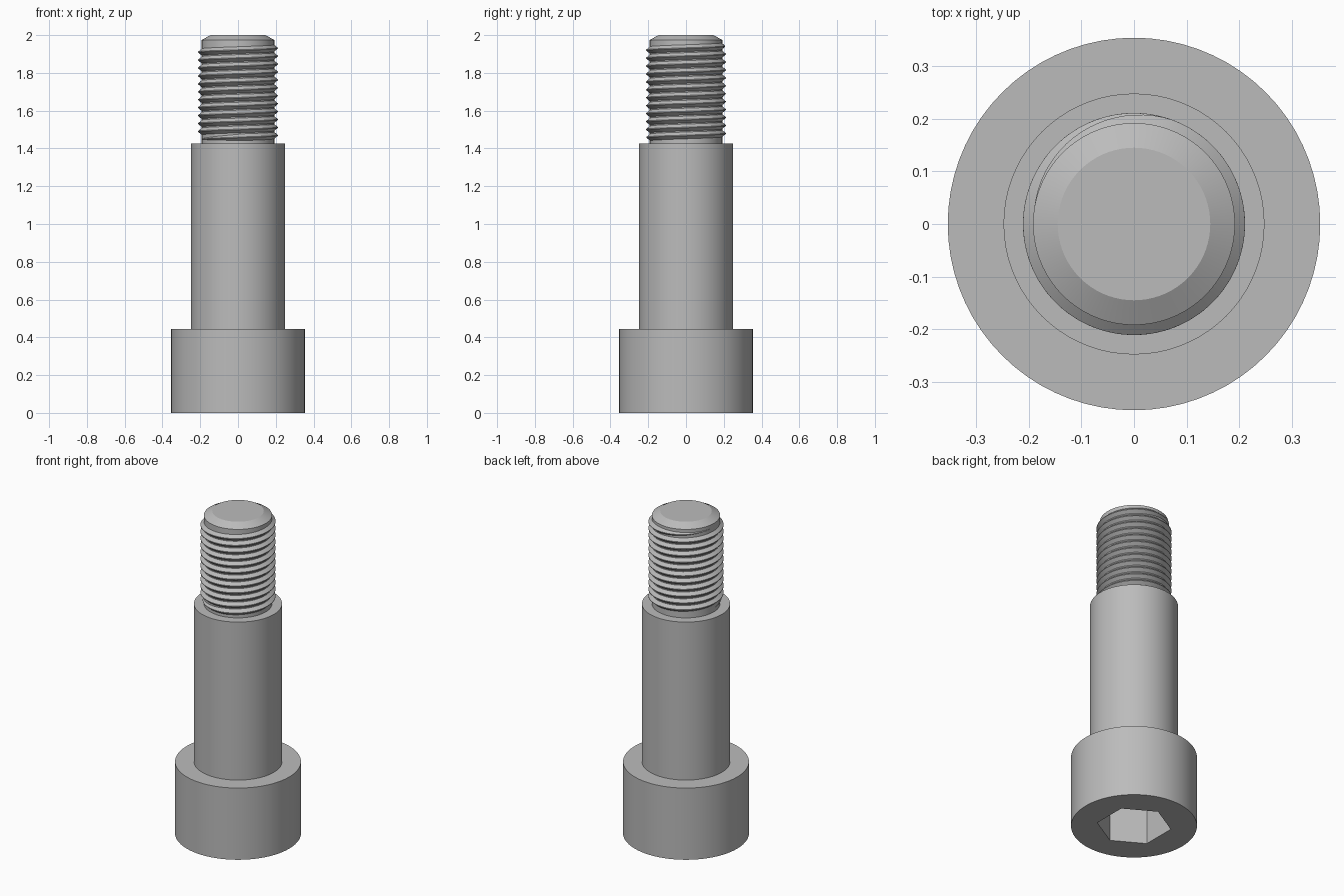
import bpy
import bmesh
from math import cos, sin, pi, radians, degrees

if "Cube" in bpy.data.objects:
    bpy.data.objects.remove(bpy.data.objects["Cube"], do_unlink=True)

SEGMENTS = 72

steel = bpy.data.materials.new("grey steel")
steel.use_nodes = True
steel.diffuse_color = (0.5, 0.5, 0.5, 1)
steel.node_tree.nodes["Principled BSDF"].inputs["Base Color"].default_value = steel.diffuse_color


def make_object(name, bm):
    bmesh.ops.recalc_face_normals(bm, faces=bm.faces)
    mesh = bpy.data.meshes.new(name)
    bm.to_mesh(mesh)
    bm.free()
    mesh.materials.append(steel)
    obj = bpy.data.objects.new(name, mesh)
    bpy.context.collection.objects.link(obj)
    return obj


def activate(obj):
    bpy.ops.object.select_all(action='DESELECT')
    obj.select_set(True)
    bpy.context.view_layer.objects.active = obj


def lathe(name, profile, segments=SEGMENTS, turn=0.0):
    """Closed solid of revolution from (radius, height) points."""
    bm = bmesh.new()
    rings = [[bm.verts.new((r * cos(turn + 2 * pi * i / segments),
                            r * sin(turn + 2 * pi * i / segments), z))
              for i in range(segments)] for r, z in profile]
    for low, high in zip(rings, rings[1:]):
        for i in range(segments):
            j = (i + 1) % segments
            bm.faces.new((low[i], low[j], high[j], high[i]))
    bm.faces.new(rings[0])
    bm.faces.new(rings[-1])
    return make_object(name, bm)


def thread(name, z_start, z_end, pitch, root, crest, end_angle):
    """Right-handed V ridge that fades into the core at both ends."""
    bm = bmesh.new()
    turns = (z_end - z_start) / pitch
    steps = int(turns * SEGMENTS)
    fade = 0.3
    half = pitch * 0.47
    rows = []
    for i in range(steps + 1):
        t = turns * i / steps
        angle = end_angle - 2 * pi * (turns - t)
        grow = min(1, t / fade, (turns - t) / fade)
        grow = max(grow, 0.02)
        z = z_start + t * pitch
        tip = root + (crest - root) * grow
        section = [(root, -half * grow), (tip, -half * 0.1 * grow),
                   (tip, half * 0.1 * grow), (root, half * grow)]
        rows.append([bm.verts.new((r * cos(angle), r * sin(angle), z + dz))
                     for r, dz in section])
    for a, b in zip(rows, rows[1:]):
        for k in range(4):
            n = (k + 1) % 4
            bm.faces.new((a[k], b[k], b[n], a[n]))
    bm.faces.new(rows[0])
    bm.faces.new(rows[-1])
    return make_object(name, bm)


# Head, shoulder and chamfered threaded core in one turned body
body = lathe("screw_body", [
    (0.354, 0), (0.354, 0.445), (0.248, 0.445), (0.248, 1.425),
    (0.192, 1.425), (0.192, 1.974), (0.145, 2)])

# Hexagonal socket cut into the underside of the head
cutter = lathe("socket_cutter", [(0.21, -0.1), (0.21, 0.25)], 6, pi / 6)
cutter.hide_render = True
cut = body.modifiers.new("hex_socket", 'BOOLEAN')
cut.operation = 'DIFFERENCE'
cut.solver = 'EXACT'
cut.object = cutter
activate(body)
bpy.ops.object.modifier_apply(modifier=cut.name)
bpy.data.objects.remove(cutter, do_unlink=True)

# Helical thread around the core
ridge = thread("screw_thread", 1.447, 1.952, 0.042, 0.19, 0.211, pi)

for part in (body, ridge):
    activate(part)
    bpy.ops.object.shade_smooth_by_angle(angle=radians(25))
